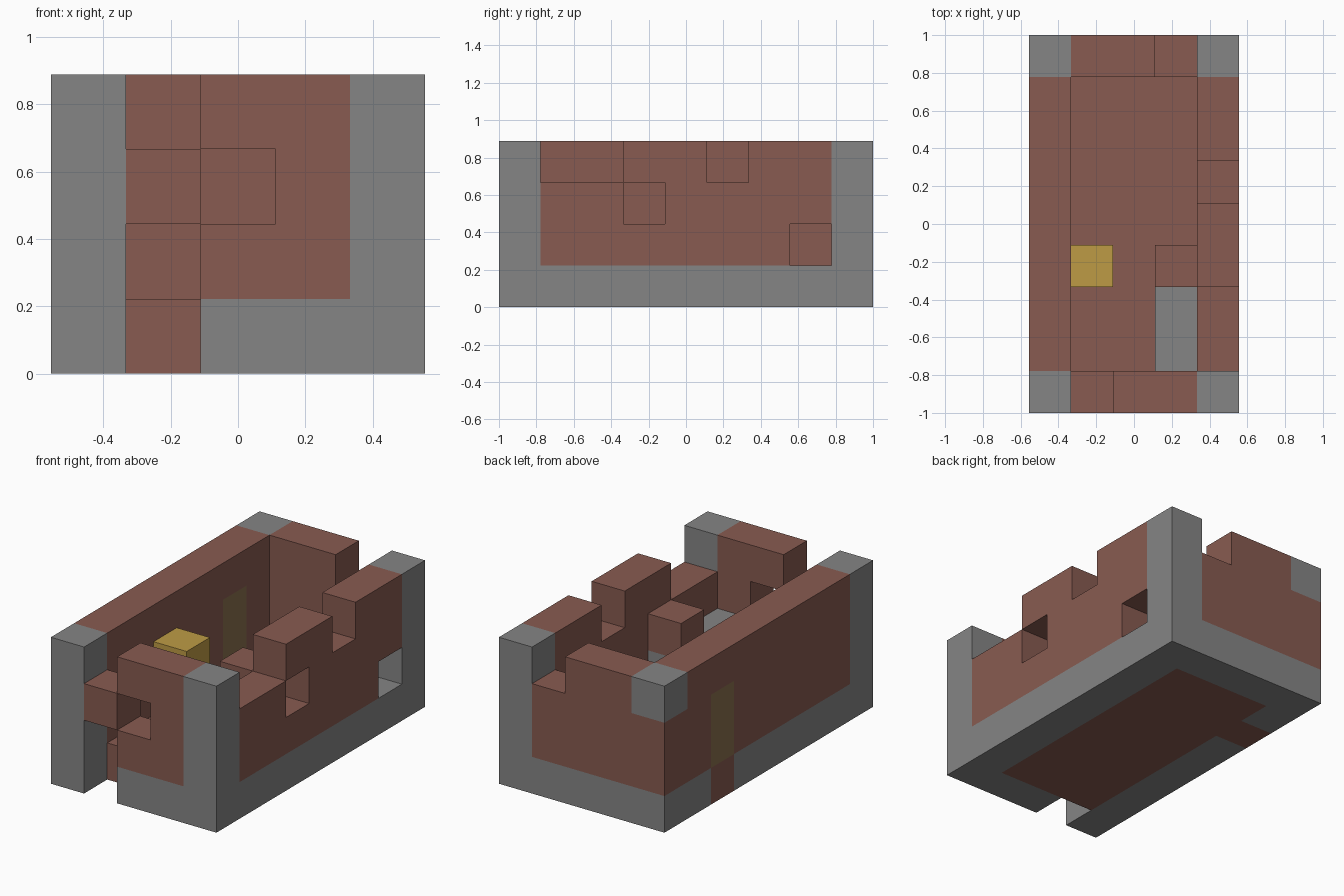
import bpy
import bmesh
from mathutils import Vector
from itertools import product

if "Cube" in bpy.data.objects:
    bpy.data.objects.remove(bpy.data.objects["Cube"], do_unlink=True)

# Block grid: x to the left, y to the back, z up
NX, NY, NZ = 5, 9, 4
SIZE = 2 / NY
ORIGIN = Vector((-NX, -NY, 0)) * SIZE / 2
cells = {}


def fill(part, xs, ys, zs):
    """Give a box of blocks (inclusive ranges) to a part; None carves them out."""
    spans = [range(s[0], s[1] + 1) if isinstance(s, tuple) else (s,) for s in (xs, ys, zs)]
    for cell in product(*spans):
        if part is None:
            cells.pop(cell, None)
        else:
            cells[cell] = part


# Stone base ring with a brick floor inside it
fill("stone_foundation", (0, 4), (0, 8), 0)
fill("brick_floor", (1, 3), (1, 7), 0)
fill("brick_floor", 0, 6, 0)

# Brick walls
fill("right_wall", 0, (1, 8), (1, 3))
fill("left_wall", 4, (1, 7), (1, 3))
fill("front_wall", (1, 3), 0, (1, 3))
fill("back_wall", (1, 3), 8, (1, 3))

# Stone corner posts; the back right one only keeps its cap
for x, y in ((0, 0), (4, 0), (4, 8)):
    fill("corner_posts", x, y, (1, 3))
fill("corner_posts", 0, 8, 3)

# Front doorway, window and broken top
fill(None, 1, 0, (0, 1))
fill(None, 1, 0, 3)
fill(None, 2, 0, 2)

# Gaps in the left and back walls
fill(None, 4, (1, 2), 3)
fill(None, 4, 3, 2)
fill(None, 4, 5, 3)
fill(None, 4, 7, 1)
fill(None, 3, 8, 3)

# Wooden panel in the right wall
fill("wood_panel", 0, 6, (1, 2))

# Inside: stone ledge with a brick step, and a gold block on a pedestal
fill("stone_ledge", 3, (1, 3), 1)
fill("brick_step", 3, 3, 2)
fill("brick_pedestal", 1, 3, 1)
fill("gold_block", 1, 3, 2)


def material(name, color):
    mat = bpy.data.materials.new(name)
    mat.use_nodes = True
    mat.diffuse_color = (*color, 1)
    shader = next(n for n in mat.node_tree.nodes if n.type == "BSDF_PRINCIPLED")
    shader.inputs["Base Color"].default_value = (*color, 1)
    return mat


stone = material("grey stone", (0.235, 0.235, 0.235))
brick = material("red brick", (0.246, 0.105, 0.082))
gold = material("gold", (0.515, 0.33, 0.06))
wood = material("wood", (0.25, 0.16, 0.075))
special = {"stone_foundation": stone, "corner_posts": stone, "stone_ledge": stone,
           "gold_block": gold, "wood_panel": wood}


def add_block_faces(bm, cell):
    """Add the faces of one block that are not covered by a neighbour."""
    center = ORIGIN + (Vector(cell) + Vector((0.5, 0.5, 0.5))) * SIZE
    for axis, sign in product(range(3), (-1, 1)):
        normal = Vector((0, 0, 0))
        normal[axis] = sign
        if tuple(int(c + n) for c, n in zip(cell, normal)) in cells:
            continue
        u = Vector((0, 0, 0))
        u[(axis + 1) % 3] = 1
        v = normal.cross(u)
        corners = (-u - v, u - v, u + v, v - u)
        bm.faces.new([bm.verts.new(center + (normal + c) * SIZE / 2) for c in corners])


# One object per part
for part in dict.fromkeys(cells.values()):
    bm = bmesh.new()
    for cell, owner in cells.items():
        if owner == part:
            add_block_faces(bm, cell)
    bmesh.ops.remove_doubles(bm, verts=bm.verts, dist=SIZE / 100)
    mesh = bpy.data.meshes.new(part)
    bm.to_mesh(mesh)
    bm.free()
    mesh.materials.append(special.get(part, brick))
    bpy.context.scene.collection.objects.link(bpy.data.objects.new(part, mesh))
